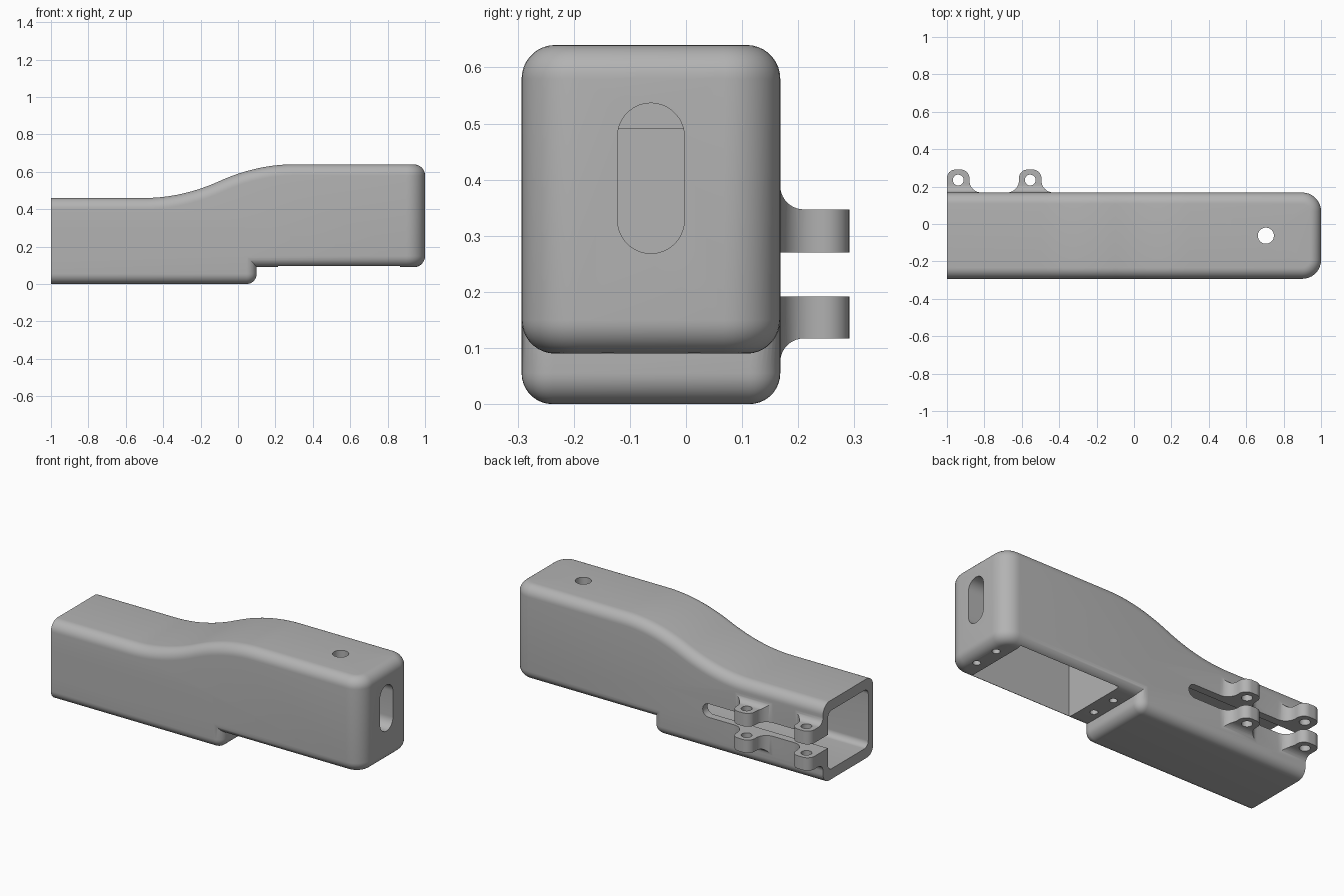
import bpy, bmesh
from math import sin, cos, pi, radians

cube = bpy.data.objects.get("Cube")
if cube:
    bpy.data.objects.remove(cube)

grey = bpy.data.materials.new("matte grey plastic")
grey.use_nodes = True
GREY = (0.45, 0.45, 0.45, 1)
grey.diffuse_color = GREY
grey.node_tree.nodes["Principled BSDF"].inputs["Base Color"].default_value = GREY

FRONT, BACK = -0.293, 0.168
MID = (FRONT + BACK) / 2


def arc(cx, cy, r, a0, a1, n=10):
    """Points on an arc, angles in degrees."""
    return [(cx + r * cos(radians(a0 + (a1 - a0) * i / n)),
             cy + r * sin(radians(a0 + (a1 - a0) * i / n))) for i in range(n + 1)]


def prism(name, pts, axis, lo, hi, rounds=()):
    """Extrude a 2D outline along an axis, then round edges by (rule, radius)."""
    place = {"x": lambda p, d: (d, p[0], p[1]),
             "y": lambda p, d: (p[0], d, p[1]),
             "z": lambda p, d: (p[0], p[1], d)}[axis]
    bm = bmesh.new()
    a = [bm.verts.new(place(p, lo)) for p in pts]
    b = [bm.verts.new(place(p, hi)) for p in pts]
    n = len(pts)
    bm.faces.new(a)
    bm.faces.new(b[::-1])
    for i in range(n):
        j = (i + 1) % n
        bm.faces.new((a[j], a[i], b[i], b[j]))
    bmesh.ops.recalc_face_normals(bm, faces=bm.faces)
    for rule, radius in rounds:
        bm.normal_update()
        bmesh.ops.bevel(bm, geom=[e for e in bm.edges if rule(e)], offset=radius,
                        offset_type='OFFSET', segments=9, profile=0.5,
                        affect='EDGES', clamp_overlap=False)
    bmesh.ops.recalc_face_normals(bm, faces=bm.faces)
    mesh = bpy.data.meshes.new(name)
    bm.to_mesh(mesh)
    bm.free()
    mesh.materials.append(grey)
    ob = bpy.data.objects.new(name, mesh)
    bpy.context.collection.objects.link(ob)
    return ob


def combine(ob, other, op):
    """Apply an exact boolean and drop the helper."""
    mod = ob.modifiers.new(op.lower(), 'BOOLEAN')
    mod.operation, mod.object, mod.solver = op, other, 'EXACT'
    dg = bpy.context.evaluated_depsgraph_get()
    mesh = bpy.data.meshes.new_from_object(ob.evaluated_get(dg))
    ob.modifiers.clear()
    ob.data = mesh
    bpy.data.objects.remove(other)


def rect(x0, y0, x1, y1):
    return [(x0, y0), (x1, y0), (x1, y1), (x0, y1)]


def at_end(x):
    """Upright edges on the end face at x."""
    return lambda e: all(abs(v.co.x - x) < 1e-4 for v in e.verts) and \
        abs(e.verts[0].co.z - e.verts[1].co.z) > 0.05


def rim(e):
    """Sharp edges away from the open mouth."""
    return e.calc_face_angle(0) > radians(50) and any(v.co.x > -0.999 for v in e.verts)


# Upper housing with a swept step in its top
sweep = []
for i in range(25):
    t = 1 - i / 24
    rise = 2 * t * t if t < 0.5 else 1 - 2 * (1 - t) ** 2
    sweep.append((-0.5 + 0.8 * t, 0.46 + 0.18 * rise))
outline = [(-1, 0.09), (1, 0.09), (1, 0.64)] + sweep + [(-1, 0.46)]
housing = prism("housing", outline, "y", FRONT, BACK,
                [(at_end(1), 0.1), (rim, 0.06)])

# Lower grip block
grip = prism("grip_block", rect(-1, 0, 0.1, 0.3), "y", FRONT, BACK,
             [(lambda e: rim(e) and any(v.co.z < 0.01 or v.co.x > 0.09 for v in e.verts)
               and not all(v.co.z > 0.29 for v in e.verts), 0.055)])
combine(housing, grip, 'UNION')

# Hinge lugs: flared plan outline crossed with a flared side outline
ROOT, TIP, R = 0.15, 0.291, 0.045
FLARE = 0.065
for x in (-0.94, -0.555):
    right = ([(x + 0.06 + FLARE, ROOT)] + arc(x + 0.06 + FLARE, BACK + FLARE, FLARE, 270, 180)
             + arc(x + 0.06 - R, TIP - R, R, 0, 90))
    left = [(max(-1, 2 * x - px), py) for px, py in reversed(right)]
    plan = []
    for p in right + left:
        if not plan or abs(p[0] - plan[-1][0]) + abs(p[1] - plan[-1][1]) > 1e-5:
            plan.append(p)
    for face, edge, s in ((0.27, 0.347, 1), (0.192, 0.117, -1)):
        curve = [(py, edge + s * (pz - edge)) for py, pz in
                 arc(BACK + 0.042, edge + 0.042, 0.042, 180, 270)]
        side = [(ROOT, face), (TIP + 0.1, face), (TIP + 0.1, edge)] + curve[::-1] \
            + [(ROOT, edge + s * 0.042)]
        lug = prism("lug", plan, "z", 0.0, 0.45)
        combine(lug, prism("lug_side", side, "x", -1.2, -0.2), 'INTERSECT')
        combine(housing, lug, 'UNION')
    pin = prism("pin_hole", arc(x, 0.235, 0.029, 0, 345, 23), "z", 0.05, 0.42)
    combine(housing, pin, 'DIFFERENCE')

# Tube cavity open at the mouth
cavity = prism("cavity", rect(FRONT + 0.045, 0.06, BACK - 0.045, 0.4), "x", -1.1, 0.04,
               [(lambda e: abs(e.verts[0].co.x - e.verts[1].co.x) > 0.5, 0.035)])
combine(housing, cavity, 'DIFFERENCE')

# Side slot between the lugs
slot = [(-1.1, 0.192)] + arc(-0.264, 0.231, 0.039, -90, 90, 16) + [(-1.1, 0.27)]
combine(housing, prism("side_slot", slot, "y", 0.05, 0.2), 'DIFFERENCE')

# Component bay open underneath
combine(housing, prism("bay", rect(0.215, -0.258, 0.866, 0.133), "z", -0.1, 0.49), 'DIFFERENCE')

# Upright slot in the end face
end = arc(MID, 0.477, 0.0595, 0, 180, 18) + arc(MID, 0.328, 0.0595, 180, 360, 18)
combine(housing, prism("end_slot", end, "x", 0.8, 1.1), 'DIFFERENCE')

# Round hole in the top
combine(housing, prism("top_hole", arc(0.705, MID, 0.043, 0, 350, 35), "z", 0.42, 0.8), 'DIFFERENCE')

# Cover screw holes around the bay
for x in (0.15, 0.93):
    for y in (MID - 0.077, MID + 0.077):
        screw = prism("screw_hole", arc(x, y, 0.021, 0, 340, 17), "z", -0.1, 0.3)
        combine(housing, screw, 'DIFFERENCE')

# Smooth curves, crisp corners
bpy.ops.object.select_all(action='DESELECT')
housing.select_set(True)
bpy.context.view_layer.objects.active = housing
bpy.ops.object.shade_smooth_by_angle(angle=radians(30))
